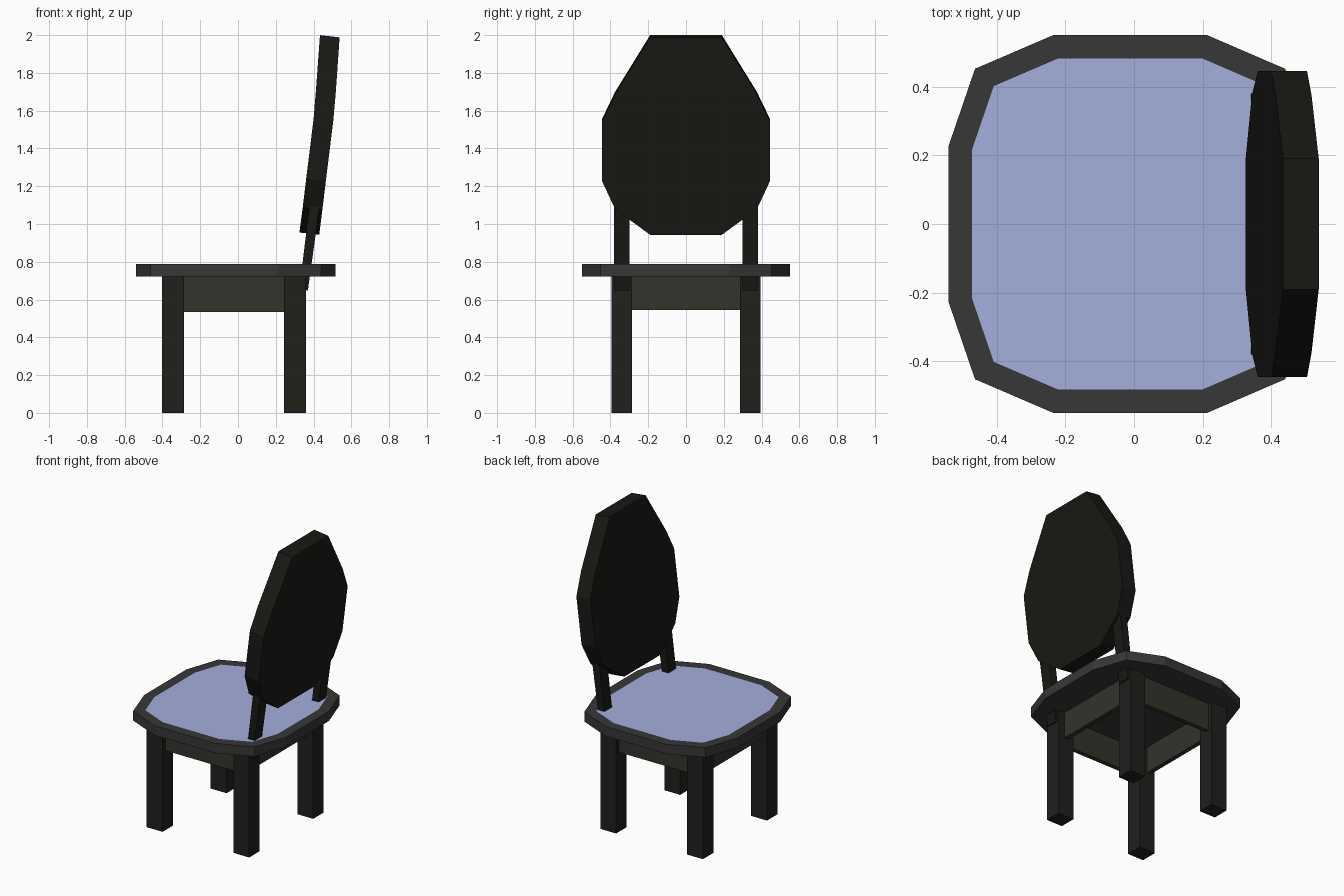
import bpy, bmesh

if "Cube" in bpy.data.objects:
    bpy.data.objects.remove(bpy.data.objects["Cube"])


def material(name, r, g, b):
    m = bpy.data.materials.new(name)
    m.diffuse_color = (r, g, b, 1)
    m.use_nodes = True
    m.node_tree.nodes["Principled BSDF"].inputs["Base Color"].default_value = m.diffuse_color
    return m


trim = material("trim", 0.038, 0.038, 0.038)
fabric = material("fabric", 0.37, 0.43, 0.72)
leg_wood = material("leg wood", 0.014, 0.014, 0.012)
apron_wood = material("apron wood", 0.033, 0.033, 0.026)
back_wood = material("back wood", 0.009, 0.009, 0.007)


def finish(bm, name, *mats):
    bmesh.ops.recalc_face_normals(bm, faces=bm.faces)
    mesh = bpy.data.meshes.new(name)
    bm.to_mesh(mesh)
    bm.free()
    for m in mats:
        mesh.materials.append(m)
    obj = bpy.data.objects.new(name, mesh)
    bpy.context.collection.objects.link(obj)
    return obj


def loft(name, ring_a, ring_b, *mats, inset=0):
    """Join two matching rings into a closed solid, optionally insetting the second cap."""
    bm = bmesh.new()
    a = [bm.verts.new(p) for p in ring_a]
    b = [bm.verts.new(p) for p in ring_b]
    n = len(a)
    bm.faces.new(a)
    cap = bm.faces.new(b)
    for i in range(n):
        j = (i + 1) % n
        bm.faces.new((a[i], a[j], b[j], b[i]))
    bmesh.ops.recalc_face_normals(bm, faces=bm.faces)
    if inset:
        bmesh.ops.inset_region(bm, faces=[cap], thickness=inset, use_even_offset=True)
        cap.material_index = 1
    return finish(bm, name, *mats)


def box(name, x0, x1, y0, y1, z0, z1, mat):
    ring = [(x0, y0), (x1, y0), (x1, y1), (x0, y1)]
    return loft(name, [(x, y, z0) for x, y in ring], [(x, y, z1) for x, y in ring], mat)


# Seat: twelve-sided slab with an inset fabric panel on top
half = [(-0.54, 0.227), (-0.463, 0.452), (-0.235, 0.55),
        (0.213, 0.55), (0.44, 0.452), (0.517, 0.227)]
outline = half + [(x, -y) for x, y in reversed(half)]
loft("seat", [(x, y, 0.722) for x, y in outline], [(x, y, 0.787) for x, y in outline],
     trim, fabric, inset=0.068)

# Legs, side aprons and tilted back posts
for s, side in ((-1, "left"), (1, "right")):
    y0, y1 = sorted((s * 0.285, s * 0.395))
    box(f"{side}_front_leg", -0.403, -0.285, y0, y1, 0, 0.722, leg_wood)
    box(f"{side}_rear_leg", 0.243, 0.36, y0, y1, 0, 0.722, leg_wood)
    y0, y1 = sorted((s * 0.335, s * 0.365))
    box(f"{side}_apron", -0.285, 0.243, y0, y1, 0.535, 0.722, apron_wood)
    profile = [(0.325, 0.655), (0.37, 0.648), (0.431, 1.09), (0.378, 1.095)]
    loft(f"{side}_back_post", [(x, s * 0.30, z) for x, z in profile],
         [(x, s * 0.38, z) for x, z in profile], back_wood)

# Cross aprons
for name, x in (("front_apron", -0.357), ("rear_apron", 0.3)):
    box(name, x - 0.015, x + 0.015, -0.285, 0.285, 0.545, 0.722, apron_wood)

# Backrest: rows of half width, height, front x and rear x, with a gentle bend
rows = [(0.19, 0.955, 0.325, 0.43), (0.375, 1.09, 0.343, 0.447),
        (0.445, 1.24, 0.361, 0.465), (0.445, 1.555, 0.40, 0.504),
        (0.375, 1.70, 0.412, 0.517), (0.19, 2.0, 0.434, 0.538)]
bm = bmesh.new()
levels = [[bm.verts.new(p) for p in ((xf, -w, z), (xf, w, z),
                                     (xr, w, z - 0.012), (xr, -w, z - 0.012))]
          for w, z, xf, xr in rows]
bm.faces.new(levels[0])
bm.faces.new(levels[-1])
for lo, hi in zip(levels, levels[1:]):
    for i in range(4):
        j = (i + 1) % 4
        bm.faces.new((lo[i], lo[j], hi[j], hi[i]))
finish(bm, "backrest", back_wood)
